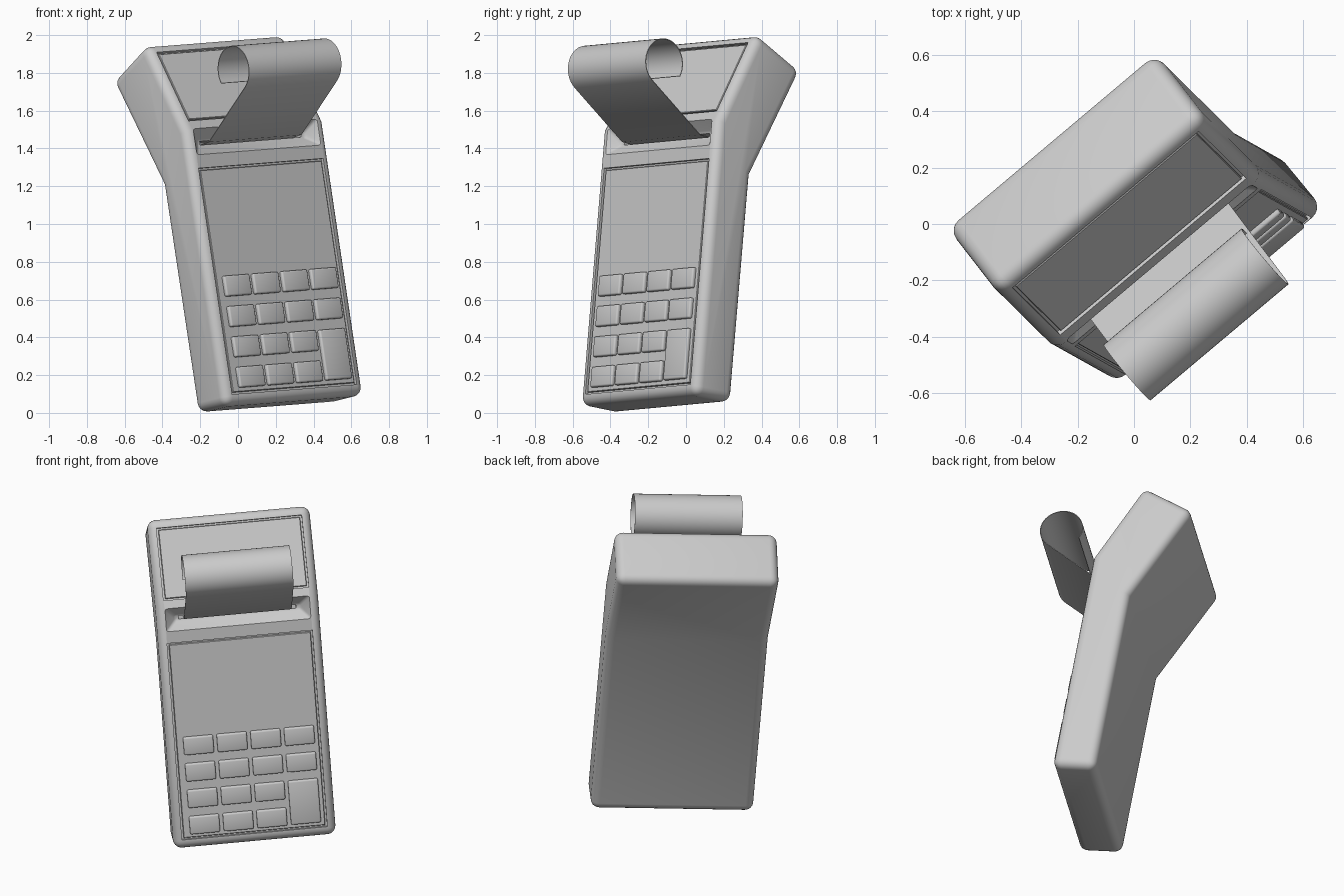
import bpy, bmesh, math
from mathutils import Vector, Matrix

if "Cube" in bpy.data.objects:
    bpy.data.objects.remove(bpy.data.objects["Cube"])

# Local frame of the tilted device: x = width, y = length, z = front normal
U = Vector((0.763, 0.642, 0.060)).normalized()
V = Vector((-0.151, 0.078, 0.985))
V = (V - U * V.dot(U)).normalized()
N = U.cross(V)
FRAME = Matrix((U, V, N)).transposed().to_4x4() @ Matrix.Translation((0.072, 0, 0))
HALF = 0.483
TILT = math.radians(-24)


def make(name, bm, local=Matrix()):
    bmesh.ops.recalc_face_normals(bm, faces=bm.faces)
    me = bpy.data.meshes.new(name)
    bm.to_mesh(me)
    bm.free()
    ob = bpy.data.objects.new(name, me)
    bpy.context.collection.objects.link(ob)
    ob.matrix_world = FRAME @ local
    return ob


def prism(name, profile, half_widths):
    """Loft a (length, normal) profile between mirrored ends."""
    bm = bmesh.new()
    ends = [[bm.verts.new((s * w, v, n)) for (v, n), w in zip(profile, half_widths)]
            for s in (-1, 1)]
    for e in ends:
        bm.faces.new(e)
    k = len(profile)
    for i in range(k):
        j = (i + 1) % k
        bm.faces.new((ends[0][i], ends[0][j], ends[1][j], ends[1][i]))
    return make(name, bm)


def box(name, centre, size, tilt=0.0):
    bm = bmesh.new()
    bmesh.ops.create_cube(bm, size=1)
    bmesh.ops.scale(bm, vec=size, verts=bm.verts)
    return make(name, bm, Matrix.Translation(centre) @ Matrix.Rotation(tilt, 4, 'X'))


def bevel(ob, width, segments):
    m = ob.modifiers.new("bevel", 'BEVEL')
    m.width, m.segments = width, segments
    m.limit_method, m.angle_limit = 'ANGLE', math.radians(35)


def cut(ob, cutter):
    m = ob.modifiers.new("cut", 'BOOLEAN')
    m.operation, m.solver, m.object = 'DIFFERENCE', 'EXACT', cutter
    cutter.hide_render = True
    cutter.hide_set(True)


def finish(ob):
    """Apply the modifiers and smooth everything but hard edges."""
    bpy.ops.object.select_all(action='DESELECT')
    ob.select_set(True)
    bpy.context.view_layer.objects.active = ob
    bpy.ops.object.convert(target='MESH')
    bpy.ops.object.shade_smooth_by_angle(angle=math.radians(30))


# Housing: bent side profile with rounded edges
profile = [(0, 0.14), (0, 0.402), (1.475, 0.402), (1.978, 0.178),
           (1.828, -0.145), (1.222, 0.138)]
housing = prism("housing", profile, [HALF] * 6)
bevel(housing, 0.05, 5)

# Panels set in shallow recesses: (name, centre, length, tilt)
panels = [("keypad_panel", (0, 0.665, 0.402), 1.214, 0),
          ("upper_panel", (0, 1.7285, 0.2893), 0.434, TILT)]
plates = []
for name, c, length, tilt in panels:
    cut(housing, box(name + "_cutter", c, (0.864, length, 0.036), tilt))
    plate = box(name, c, (0.842, length - 0.022, 0.03), tilt)
    plate.location -= plate.matrix_world.to_3x3() @ Vector((0, 0, 0.018))
    bevel(plate, 0.003, 1)
    plates.append(plate)

# Paper outlet: tapered trough with a narrow slot
trough = prism("trough_cutter",
               [(1.335, 0.412), (1.395, 0.345), (1.425, 0.345), (1.50, 0.412)],
               [0.44, 0.37, 0.37, 0.44])
bevel(trough, 0.012, 3)
cut(housing, trough)
cut(housing, box("slot_cutter", (0, 1.41, 0.33), (0.70, 0.02, 0.12)))

finish(housing)
for p in plates:
    finish(p)

# Keys: four columns by four rows, last column ends in one tall key
rows = [0.634, 0.471, 0.308, 0.145]
cells = [(c, v, 0.11) for r, v in enumerate(rows) for c in range(4) if c < 3 or r < 2]
cells.append((3, 0.227, 0.27))
for i, (c, v, h) in enumerate(cells):
    key = box(f"key_{i + 1:02d}", (0.008 + (c - 1.5) * 0.2, v, 0.405), (0.178, h, 0.03))
    bevel(key, 0.01, 3)
    finish(key)

# Receipt: straight run out of the slot, then a curl
path = [(1.405, 0.30), (1.41, 0.385)]
for i in range(33):
    a = math.radians(147 - i * 262 / 32)
    path.append((1.75 + 0.127 * math.cos(a), 0.67 + 0.127 * math.sin(a)))
bm = bmesh.new()
pairs = [[bm.verts.new((s * 0.32, v, n)) for s in (-1, 1)] for v, n in path]
for (a, b), (c, d) in zip(pairs, pairs[1:]):
    bm.faces.new((a, b, d, c))
receipt = make("paper_receipt", bm)
solid = receipt.modifiers.new("thickness", 'SOLIDIFY')
solid.thickness, solid.offset = 0.004, 0
finish(receipt)

# Remove the helpers
for ob in [o for o in bpy.data.objects if o.name.endswith("_cutter")]:
    bpy.data.objects.remove(ob, do_unlink=True)
